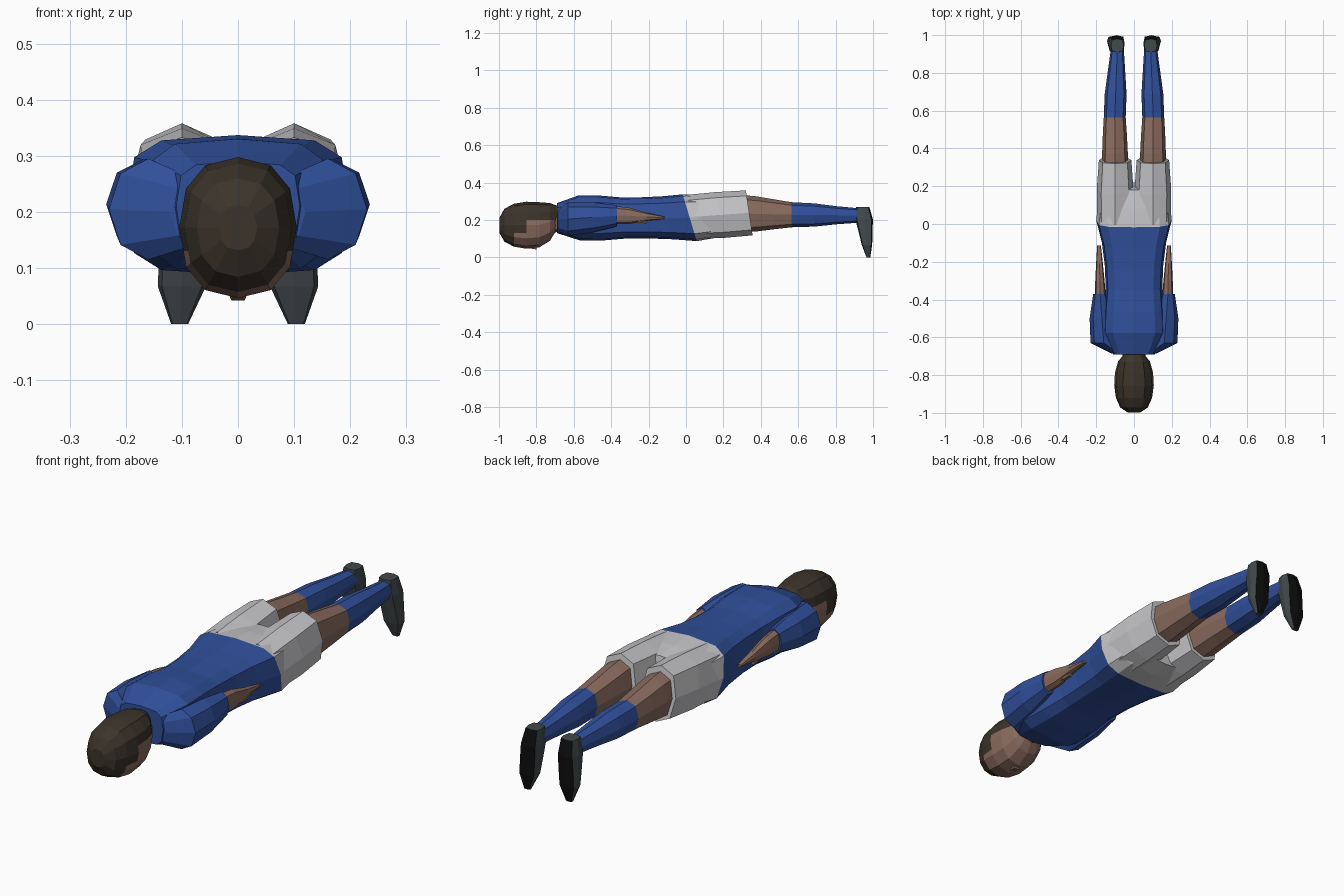
import bpy, bmesh
from math import sin, cos, pi, radians
from mathutils import Vector

if "Cube" in bpy.data.objects:
    bpy.data.objects.remove(bpy.data.objects["Cube"], do_unlink=True)


def material(name, red, green, blue):
    mat = bpy.data.materials.new(name)
    mat.use_nodes = True
    mat.diffuse_color = (red, green, blue, 1)
    shader = mat.node_tree.nodes["Principled BSDF"]
    shader.inputs["Base Color"].default_value = (red, green, blue, 1)
    return mat


blue_cloth = material("blue cloth", .03, .08, .33)
white_cloth = material("white cloth", .56, .56, .58)
skin = material("skin", .25, .145, .11)
dark_hair = material("dark hair", .044, .034, .023)
grey_leather = material("grey leather", .055, .065, .07)
black_rubber = material("black rubber", .004, .004, .004)


def power(value, exponent):
    size = abs(value) ** exponent
    return size if value > 0 else -size


def ring_points(center, wide, tall, sides, roundness, slant, upright):
    """Superellipse around a centre, across the y axis or, if upright, the z axis."""
    for i in range(sides):
        angle = 2 * pi * i / sides
        across = wide * power(cos(angle), roundness)
        over = tall * power(sin(angle), roundness)
        if upright:
            yield center + Vector((across, over, slant * over))
        else:
            yield center + Vector((across, slant * over, over))


def skin_rings(name, rings, materials, cut_heights=(), color_rule=None):
    """Join rings of points into a closed body, cut it and colour its faces."""
    bm = bmesh.new()
    loops = [[bm.verts.new(point) for point in ring] for ring in rings]
    for lower, upper in zip(loops, loops[1:]):
        for i in range(len(lower)):
            bm.faces.new((lower[i - 1], lower[i], upper[i], upper[i - 1]))
    bm.faces.new(loops[0])
    bm.faces.new(loops[-1])
    for height in cut_heights:
        bmesh.ops.bisect_plane(bm, geom=bm.verts[:] + bm.edges[:] + bm.faces[:],
                               plane_co=(0, 0, height), plane_no=(0, 0, 1))
    bmesh.ops.recalc_face_normals(bm, faces=bm.faces[:])
    bm.normal_update()
    if color_rule:
        for face in bm.faces:
            face.material_index = color_rule(face.calc_center_median(), face.normal)
    mesh = bpy.data.meshes.new(name)
    bm.to_mesh(mesh)
    bm.free()
    for mat in materials:
        mesh.materials.append(mat)
    bpy.context.collection.objects.link(bpy.data.objects.new(name, mesh))


def tube(name, materials, start, end, sizes, sides=8, roundness=.8,
         slants=(0, 0), upright=False, color_rule=None):
    """Evenly spaced rings of (half width, half height) from start to end."""
    rings = []
    for i, (wide, tall) in enumerate(sizes):
        share = i / (len(sizes) - 1)
        center = Vector(start).lerp(Vector(end), share)
        slant = slants[0] + (slants[1] - slants[0]) * share
        rings.append(list(ring_points(center, wide, tall, sides, roundness, slant, upright)))
    skin_rings(name, rings, materials, color_rule=color_rule)


def limb(name, materials, start, end, sizes, **options):
    """The same tube on both sides of the body."""
    for label, side in (("left", 1), ("right", -1)):
        mirror = Vector((side, 1, 1))
        tube(f"{label}_{name}", materials, Vector(start) * mirror,
             Vector(end) * mirror, sizes, **options)


# Head: an egg that rises into the nape, with the hairline cut into it
temple_height, ear_height = .13, .2
brow, cheek = -.9, -.83


def hair_or_face(center, normal):
    hairline = temple_height if center.y < cheek else ear_height
    return int(center.y > brow and center.z < hairline)


head_rings = []
for degrees in range(-80, 71, 25):
    angle = radians(degrees)
    fullness = cos(angle) ** .65
    nape_rise = .05 * max(0, sin(angle)) ** 3
    middle = Vector((0, -.84 + .16 * sin(angle), .172 + nape_rise))
    head_rings.append(list(ring_points(middle, .105 * fullness, .126 * fullness,
                                       12, .85, 0, False)))
skin_rings("head", head_rings, [dark_hair, skin],
           cut_heights=(temple_height, ear_height), color_rule=hair_or_face)
tube("nose", [skin], (0, -.85, .06), (0, -.8, .06), [(.01, .01), (.02, .02)], sides=6)
tube("neck", [skin], (0, -.8, .17), (0, -.67, .2), [(.06, .06), (.06, .06)])

# Shirt body, ending on a slanted waistline
tube("shirt", [blue_cloth], (0, -.69, .21), (0, .02, .212),
     [(.11, .08), (.165, .12), (.16, .12), (.15, .11), (.155, .11), (.17, .115), (.2, .125)],
     sides=12, roundness=.55, slants=(0, -.3))

# Sleeves, forearms and thumbs
limb("shoulder", [blue_cloth], (.08, -.685, .2), (.16, -.63, .205),
     [(.04, .06), (.07, .09)], roundness=1)
limb("sleeve", [blue_cloth], (.16, -.63, .205), (.18, -.37, .222),
     [(.07, .09), (.065, .08), (.036, .058)], roundness=1)
limb("forearm", [skin], (.178, -.4, .227), (.185, -.115, .212),
     [(.03, .05), (.025, .044), (.018, .022), (.01, .006)])
limb("thumb", [skin], (.18, -.28, .2), (.187, -.21, .19),
     [(.015, .015), (.01, .01)], sides=6)

# Shorts: a seat and two legs
tube("shorts_seat", [white_cloth], (0, .02, .212), (0, .2, .22),
     [(.2, .125), (.19, .115), (.14, .1)], sides=12, roundness=.55, slants=(-.3, -.2))
limb("shorts_leg", [white_cloth], (.1, .03, .216), (.1, .338, .238),
     [(.096, .117), (.097, .122), (.086, .12)], slants=(-.3, -.15))

# Bare thighs and long socks
limb("thigh", [skin], (.1, .28, .235), (.102, .565, .228),
     [(.07, .1), (.068, .094), (.064, .08), (.058, .067)])
limb("sock", [blue_cloth], (.102, .565, .228), (.088, .93, .224),
     [(.058, .067), (.058, .062), (.046, .048), (.034, .038)])

# Shoes pointing down, black on the soles
limb("shoe", [grey_leather, black_rubber], (.104, .975, 0), (.088, .945, .27),
     [(.015, .01), (.043, .028), (.044, .037), (.043, .047), (.034, .035)],
     roundness=.55, upright=True,
     color_rule=lambda center, normal: int(normal.y > .8))
